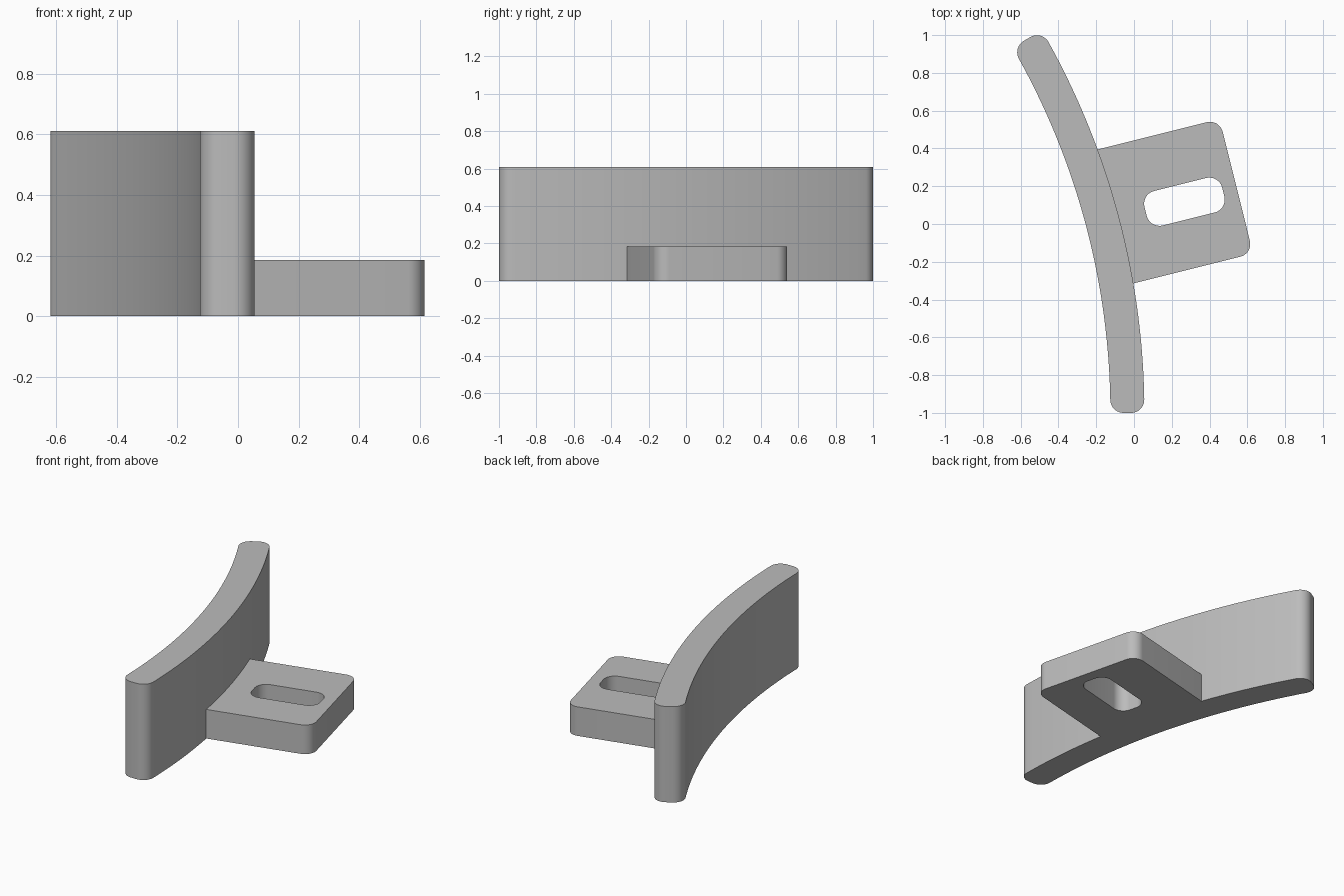
import bpy, bmesh, math
from math import sin, cos, pi, radians

cube = bpy.data.objects.get("Cube")
if cube:
    bpy.data.objects.remove(cube)

# Single grey material
grey = bpy.data.materials.new("plain grey")
grey.use_nodes = True
colour = (0.5, 0.5, 0.5, 1)
grey.diffuse_color = colour
grey.node_tree.nodes["Principled BSDF"].inputs["Base Color"].default_value = colour

ARC_CENTRE = (-3.995, -1.0)
INNER, OUTER = 3.87, 4.05
TILT = radians(14)


def rounded_rect(u0, u1, v0, v1, r, side_steps=1, corner_steps=10):
    """Counter-clockwise outline; the sides along v are split into side_steps."""
    corners = [(u1 - r, v0 + r, -pi / 2), (u1 - r, v1 - r, 0),
               (u0 + r, v1 - r, pi / 2), (u0 + r, v0 + r, pi)]
    points = []
    for i, (cu, cv, start) in enumerate(corners):
        for k in range(corner_steps + 1):
            a = start + k / corner_steps * pi / 2
            points.append((cu + r * cos(a), cv + r * sin(a)))
        if i in (0, 2):
            u, v = points[-1]
            end = corners[i + 1][1]
            points += [(u, v + (end - v) * k / side_steps)
                       for k in range(1, side_steps)]
    return points


def bend(p):
    """Wrap (radius, arc length) around the arc centre."""
    a = p[1] / ((INNER + OUTER) / 2)
    return ARC_CENTRE[0] + p[0] * cos(a), ARC_CENTRE[1] + p[0] * sin(a)


def tilted(cx, cy):
    def place(p):
        return (cx + p[0] * cos(TILT) - p[1] * sin(TILT),
                cy + p[0] * sin(TILT) + p[1] * cos(TILT))
    return place


def prism(name, outline, place, z0, z1):
    bm = bmesh.new()
    base = bm.faces.new([bm.verts.new((*place(p), z0)) for p in outline])
    top = bmesh.ops.extrude_face_region(bm, geom=[base], use_keep_orig=True)
    moved = [g for g in top["geom"] if isinstance(g, bmesh.types.BMVert)]
    bmesh.ops.translate(bm, vec=(0, 0, z1 - z0), verts=moved)
    bmesh.ops.recalc_face_normals(bm, faces=bm.faces)
    mesh = bpy.data.meshes.new(name)
    bm.to_mesh(mesh)
    bm.free()
    mesh.materials.append(grey)
    obj = bpy.data.objects.new(name, mesh)
    bpy.context.collection.objects.link(obj)
    return obj


def combine(target, other, operation):
    bpy.context.view_layer.objects.active = target
    mod = target.modifiers.new(operation.title(), "BOOLEAN")
    mod.operation, mod.object, mod.solver = operation, other, "EXACT"
    bpy.ops.object.modifier_apply(modifier=mod.name)
    bpy.data.objects.remove(other)


# Curved upright wall with rounded ends, spanning 30 degrees
arc_length = (INNER + OUTER) / 2 * radians(30)
wall = prism("curved_wall_with_slotted_tab",
             rounded_rect(INNER, OUTER, 0, arc_length, 0.07, 40), bend, 0, 0.61)

# Flat mounting tab, its inner end buried in the wall
tab = prism("mounting_tab", rounded_rect(-0.11, 0.656, -0.367, 0.367, 0.07),
            tilted(-0.095, 0.041), 0, 0.185)

# Slot through the tab
slot = prism("slot_cutter", rounded_rect(-0.212, 0.212, -0.094, 0.094, 0.07),
             tilted(0.267, 0.118), -0.1, 0.3)
slot.hide_render = True
combine(tab, slot, "DIFFERENCE")
combine(wall, tab, "UNION")

bpy.ops.object.select_all(action="DESELECT")
wall.select_set(True)
bpy.context.view_layer.objects.active = wall
bpy.ops.object.shade_smooth_by_angle(angle=radians(30))
